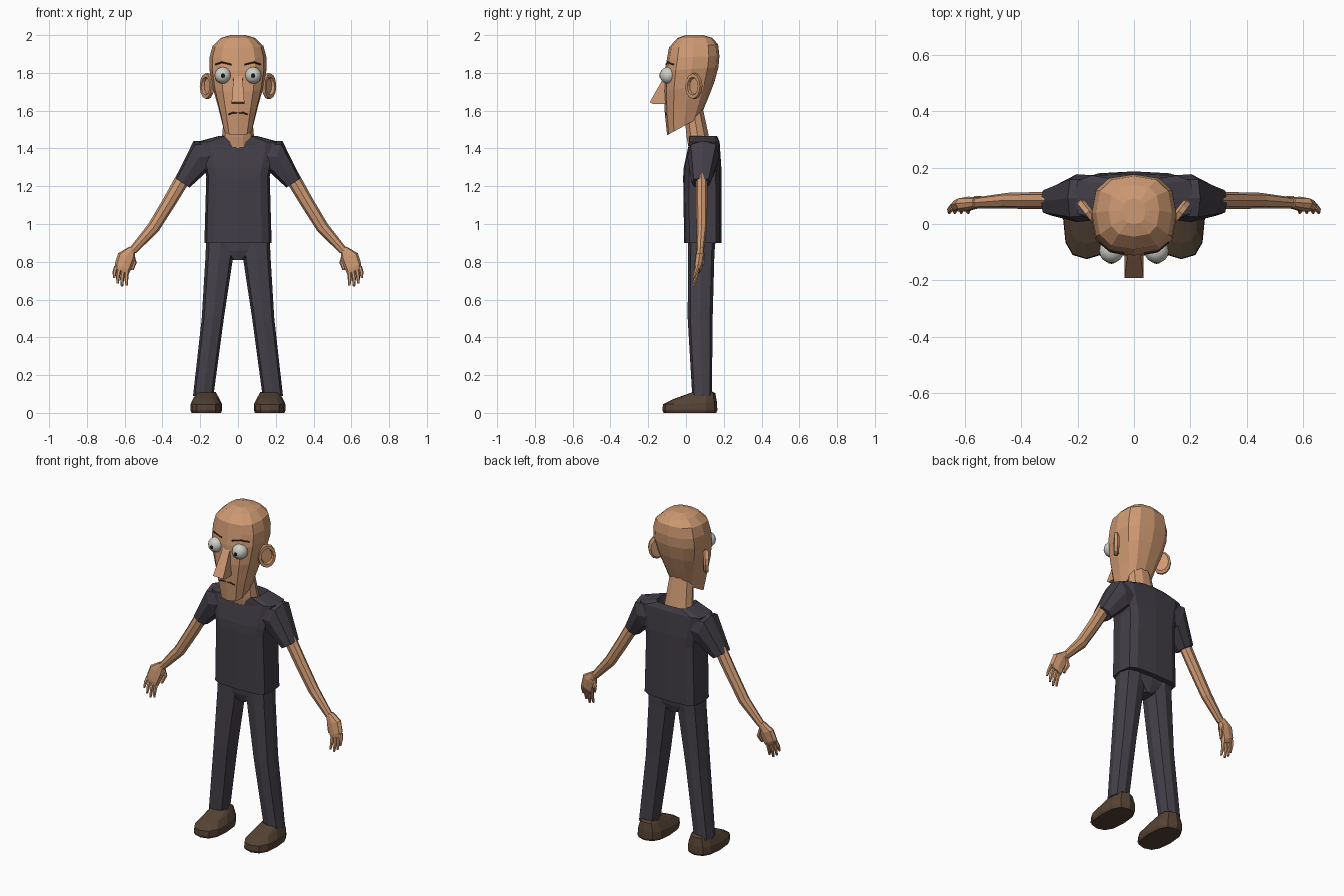
import bpy, bmesh, math
from mathutils import Vector

cube = bpy.data.objects.get("Cube")
if cube:
    bpy.data.objects.remove(cube, do_unlink=True)


def material(name, colour):
    m = bpy.data.materials.new(name)
    m.use_nodes = True
    m.diffuse_color = (*colour, 1)
    bsdf = next(n for n in m.node_tree.nodes if n.type == "BSDF_PRINCIPLED")
    bsdf.inputs["Base Color"].default_value = (*colour, 1)
    bsdf.inputs["Roughness"].default_value = 0.8
    return m


SKIN = material("skin", (0.62, 0.32, 0.17))
SHIRT = material("shirt charcoal", (0.055, 0.047, 0.062))
PANTS = material("trouser charcoal", (0.06, 0.052, 0.068))
LEATHER = material("brown leather", (0.09, 0.056, 0.034))
EYE = material("eye white", (0.62, 0.62, 0.58))
BLACK = material("black", (0.01, 0.008, 0.008))
BROWN = material("dark brown", (0.06, 0.025, 0.012))


def finish(name, bm, mat, mirror=False):
    bmesh.ops.recalc_face_normals(bm, faces=bm.faces)
    mesh = bpy.data.meshes.new(name)
    bm.to_mesh(mesh)
    bm.free()
    mesh.materials.append(mat)
    ob = bpy.data.objects.new(name, mesh)
    bpy.context.collection.objects.link(ob)
    if mirror:
        ob.modifiers.new("mirror", "MIRROR")
    return ob


def loft(name, rings, mat, n=12, e=1.0, mirror=False):
    """Skin a row of superellipse rings, each given as centre, u and v vectors."""
    bm = bmesh.new()
    loops = []
    for c, u, v in rings:
        loop = []
        for i in range(n):
            a = math.tau * i / n
            x, y = (math.copysign(abs(t) ** e, t) if abs(t) > 1e-6 else 0
                    for t in (math.cos(a), math.sin(a)))
            loop.append(bm.verts.new(Vector(c) + Vector(u) * x + Vector(v) * y))
        loops.append(loop)
    for a, b in zip(loops, loops[1:]):
        for i in range(n):
            j = (i + 1) % n
            bm.faces.new((a[i], a[j], b[j], b[i]))
    bm.faces.new(loops[0])
    bm.faces.new(loops[-1])
    return finish(name, bm, mat, mirror)


def stack(name, rows, mat, xc=0, **kw):
    """Level or tilted rings: half width, front y, back y, front z, back z."""
    rings = [((xc, (f + b) / 2, (zf + zb) / 2), (rx, 0, 0),
              (0, (b - f) / 2, (zb - zf) / 2)) for rx, f, b, zf, zb in rows]
    return loft(name, rings, mat, **kw)


def limb(name, rows, mat, **kw):
    """Rings from outer point to inner point in xz, with y centre and depth."""
    rings = [(((xa + xb) / 2, y, (za + zb) / 2), ((xa - xb) / 2, 0, (za - zb) / 2),
              (0, d, 0)) for xa, za, xb, zb, y, d in rows]
    return loft(name, rings, mat, mirror=True, **kw)


def strip(name, points, r, mat, mirror=False):
    """Thin line across the face."""
    rings = [(p, (0, 0, r), (0, 0.004, 0)) for p in points]
    return loft(name, rings, mat, n=4, mirror=mirror)


# Head and neck
stack("head", [(.08, -.1, .075, 1.47, 1.565), (.105, -.112, .115, 1.58, 1.66),
               (.135, -.118, .15, 1.70, 1.75), (.152, -.112, .172, 1.81, 1.83),
               (.15, -.1, .177, 1.88, 1.89), (.135, -.09, .17, 1.935, 1.95),
               (.09, -.045, .14, 1.985, 1.985), (.04, .0, .09, 2.0, 2.0)],
      SKIN, e=.75)
stack("neck", [(.095, .015, .14, 1.38, 1.38), (.085, .0, .125, 1.46, 1.46),
               (.07, -.015, .09, 1.62, 1.62)], SKIN, n=10)

# Nose wedge
bm = bmesh.new()
outline = [(-.1, 1.80), (-.118, 1.775), (-.192, 1.645), (-.175, 1.635), (-.1, 1.635)]
sides = [[bm.verts.new((s * (.024 if z > 1.7 else .034), y, z)) for y, z in outline]
         for s in (-1, 1)]
for side in sides:
    bm.faces.new(side)
for i in range(len(outline)):
    j = (i + 1) % len(outline)
    bm.faces.new((sides[0][i], sides[0][j], sides[1][j], sides[1][i]))
finish("nose", bm, SKIN)

# Ears: a rim with a sunken bowl, facing out and forward
normal = Vector((.79, -.61, 0))
across = Vector((.61, .79, 0))
ear_rings = [(Vector((.163, .042, 1.73)) + normal * d, across * .052 * s,
              Vector((0, 0, .07 * s)))
             for d, s in ((-.016, .8), (-.006, 1), (.012, .95), (.012, .68), (-.004, .6))]
loft("ears", ear_rings, SKIN, n=12, mirror=True)


# Eyes with small pupils
def ball(name, centre, r, squash, mat):
    bm = bmesh.new()
    bmesh.ops.create_uvsphere(bm, u_segments=16, v_segments=10, radius=r)
    for v in bm.verts:
        v.co = Vector((v.co.x, v.co.y * squash, v.co.z)) + Vector(centre)
    for f in bm.faces:
        f.smooth = True
    return finish(name, bm, mat, True)


ball("eyes", (.08, -.095, 1.787), .044, 1, EYE)
ball("pupils", (.08, -.138, 1.785), .011, .3, BLACK)

# Brows and mouth
strip("brows", [(.035, -.106, 1.845), (.085, -.097, 1.857), (.122, -.066, 1.845)],
      .005, BROWN, True)
strip("mouth", [(-.05, -.105, 1.58), (-.03, -.109, 1.588), (.03, -.109, 1.588),
                (.05, -.105, 1.58)], .004, BROWN)

# Shirt body with a dipped neckline
shirt = stack("shirt", [(.178, -.01, .187, .9, .9), (.168, -.015, .187, 1.25, 1.25),
                        (.178, -.012, .187, 1.3, 1.3), (.215, .012, .178, 1.435, 1.435),
                        (.105, .012, .165, 1.465, 1.465), (.09, .02, .155, 1.42, 1.42)],
              SHIRT, e=.5)
for v in shirt.data.vertices:
    if abs(v.co.x) < .02 and v.co.y < .05 and v.co.z > 1.41:
        v.co.z = min(v.co.z - .02, 1.4)
limb("sleeves", [(.16, 1.44, .13, 1.28, .093, .08), (.235, 1.44, .172, 1.27, .092, .085),
                 (.332, 1.242, .256, 1.193, .08, .05)], SHIRT, n=8, e=.7)

# Trousers
stack("hips", [(.03, .03, .135, .81, .81), (.1, .015, .15, .86, .86),
               (.165, .01, .16, .93, .93)], PANTS, e=.7)
limb("trouser_legs", [(.168, .93, .01, .93, .083, .073), (.172, .83, .025, .83, .08, .07),
                      (.192, .5, .075, .5, .075, .066),
                      (.238, .09, .13, .09, .085, .052)], PANTS, n=8, e=.7)

# Shoes
stack("shoes", [(.078, -.118, .16, 0, 0), (.084, -.125, .166, .015, .015),
                (.082, -.122, .164, .045, .055), (.062, -.07, .155, .072, .105),
                (.05, .03, .14, .108, .112)], LEATHER, xc=.168, e=.75, mirror=True)

# Arms, palms and fingers
limb("arms", [(.32, 1.27, .255, 1.225, .083, .03), (.395, 1.135, .335, 1.095, .083, .03),
              (.475, 1.0, .42, .962, .083, .028), (.578, .868, .54, .845, .075, .02)],
     SKIN, n=8)
limb("palms", [(.575, .88, .545, .862, .077, .019), (.635, .845, .545, .815, .073, .024),
               (.652, .79, .57, .752, .065, .022), (.65, .765, .578, .735, .06, .015)],
     SKIN, n=8, e=.8)
fingers = {"index": (.588, .755, .589, .675), "middle": (.607, .76, .614, .668),
           "ring": (.627, .768, .637, .685), "little": (.644, .778, .656, .715)}
for label, (x0, z0, x1, z1) in fingers.items():
    mid, low = (x0 + x1) / 2 + .003, (z0 + z1) / 2
    limb(label + "_fingers", [(x0 + .012, z0, x0 - .012, z0, .062, .012),
                              (mid + .011, low, mid - .011, low, .052, .011),
                              (x1 + .006, z1, x1 - .006, z1, .042, .007)], SKIN, n=6)
limb("thumbs", [(.575, .845, .548, .835, .085, .016), (.562, .8, .536, .796, .088, .013),
                (.567, .758, .553, .755, .072, .008)], SKIN, n=6)
